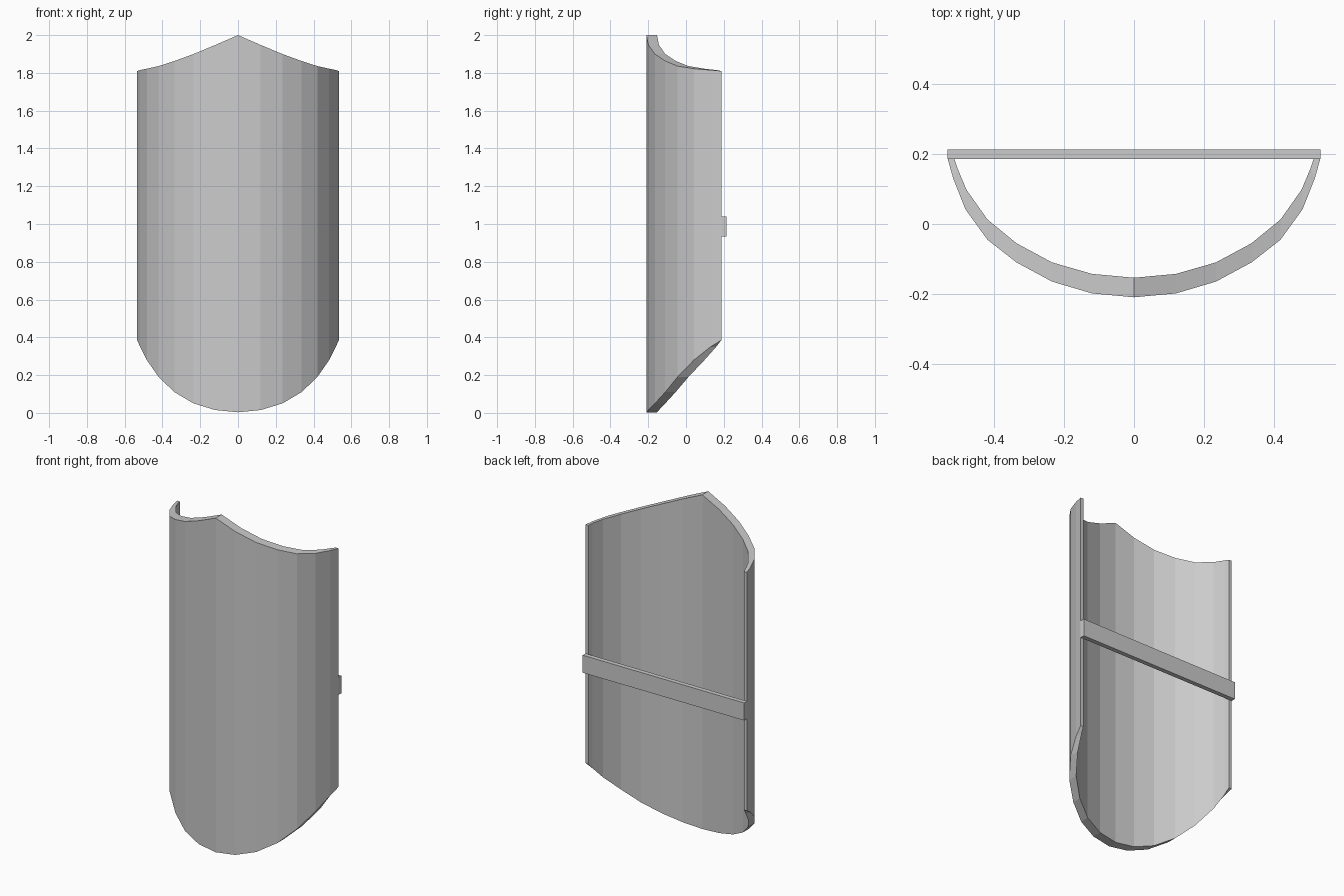
import bpy, bmesh

cube = bpy.data.objects.get("Cube")
if cube:
    bpy.data.objects.remove(cube, do_unlink=True)

grey = bpy.data.materials.new("plain grey")
grey.use_nodes = True
colour = (0.6, 0.6, 0.6, 1)
grey.diffuse_color = colour
grey.node_tree.nodes["Principled BSDF"].inputs["Base Color"].default_value = colour


def finish(bm, name):
    bmesh.ops.recalc_face_normals(bm, faces=bm.faces)
    mesh = bpy.data.meshes.new(name)
    bm.to_mesh(mesh)
    bm.free()
    mesh.materials.append(grey)
    obj = bpy.data.objects.new(name, mesh)
    bpy.context.collection.objects.link(obj)
    return obj


# Half profile: outer x, outer y, inner x, inner y, bottom z, top z
half = [
    (0.0, -0.21, 0.0, -0.154, 0.003, 2.0),
    (0.12, -0.199, 0.12, -0.143, 0.015, 1.948),
    (0.235, -0.165, 0.235, -0.11, 0.05, 1.9),
    (0.337, -0.11, 0.337, -0.055, 0.11, 1.863),
    (0.42, -0.045, 0.42, 0.013, 0.19, 1.836),
    (0.483, 0.042, 0.48, 0.098, 0.28, 1.822),
    (0.518, 0.13, 0.506, 0.16, 0.35, 1.815),
    (0.534, 0.187, 0.515, 0.187, 0.385, 1.81),
]
columns = [(-a, b, -c, d, e, f) for a, b, c, d, e, f in half[:0:-1]] + half

# Curved shield plate with a pointed top and a rounded foot
bm = bmesh.new()
loops = []
for ox, oy, ix, iy, low, high in columns:
    corners = [(ox, oy, low), (ox, oy, high), (ix, iy, high), (ix, iy, low)]
    loops.append([bm.verts.new(c) for c in corners])
for a, b in zip(loops, loops[1:]):
    for i in range(4):
        j = (i + 1) % 4
        bm.faces.new((a[i], a[j], b[j], b[i]))
bm.faces.new(loops[0])
bm.faces.new(loops[-1])
finish(bm, "shield_plate")

# Straight grip bar across the back
bm = bmesh.new()
bmesh.ops.create_cube(bm, size=1)
bmesh.ops.scale(bm, vec=(1.068, 0.027, 0.105), verts=bm.verts)
bmesh.ops.translate(bm, vec=(0, 0.2, 0.987), verts=bm.verts)
finish(bm, "grip_bar")
